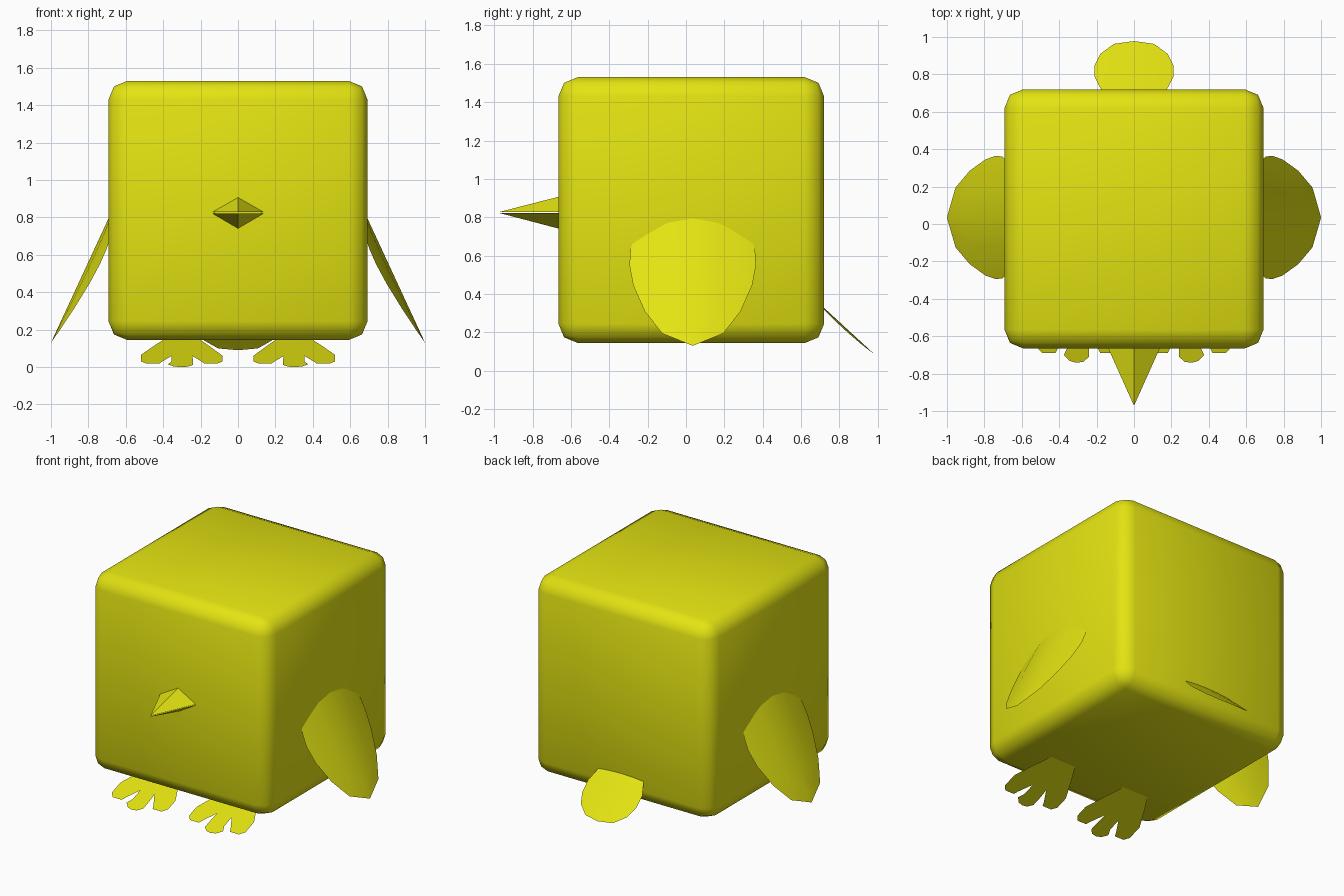
import bpy, bmesh

if "Cube" in bpy.data.objects:
    bpy.data.objects.remove(bpy.data.objects["Cube"])

yellow = bpy.data.materials.new("yellow")
yellow.diffuse_color = (0.77, 0.77, 0.006, 1)
yellow.use_nodes = True
yellow.node_tree.nodes["Principled BSDF"].inputs["Base Color"].default_value = yellow.diffuse_color


def make(name, verts, faces, smooth=True):
    mesh = bpy.data.meshes.new(name)
    mesh.from_pydata(verts, [], faces)
    bm = bmesh.new()
    bm.from_mesh(mesh)
    bmesh.ops.remove_doubles(bm, verts=bm.verts, dist=0.0005)
    bmesh.ops.recalc_face_normals(bm, faces=bm.faces)
    bm.to_mesh(mesh)
    bm.free()
    for p in mesh.polygons:
        p.use_smooth = smooth
    mesh.materials.append(yellow)
    ob = bpy.data.objects.new(name, mesh)
    bpy.context.collection.objects.link(ob)
    return ob


def face_along(ob, axis, sign):
    """Turn an open sheet so its normals point along one axis."""
    if sum(p.normal[axis] * p.area for p in ob.data.polygons) * sign < 0:
        ob.data.flip_normals()


def sheet(name, rows, place):
    """Cupped thin sheet: rows of (position, half width), five points across."""
    steps = (-1, -0.5, 0, 0.5, 1)
    verts = [place(t, w * s) for t, w in rows for s in steps]
    faces = [(r * 5 + c, r * 5 + c + 1, r * 5 + c + 6, r * 5 + c + 5)
             for r in range(len(rows) - 1) for c in range(4)]
    return make(name, verts, faces)


# Body: rounded cube
bpy.ops.mesh.primitive_cube_add(size=1, location=(0, 0.0275, 0.8375))
body = bpy.context.object
body.name = "body"
body.scale = (1.385, 1.385, 1.385)
bpy.ops.object.transform_apply(location=False, rotation=False, scale=True)
body.data.materials.append(yellow)
bevel = body.modifiers.new("rounding", "BEVEL")
bevel.width = 0.1
bevel.segments = 2
for p in body.data.polygons:
    p.use_smooth = True

# Beak: two halves with a thin slit between
for name, base, peak in (("upper_beak", 0.828, 0.908), ("lower_beak", 0.822, 0.74)):
    make(name,
         [(0, -0.972, base), (-0.14, -0.66, base), (0.14, -0.66, base), (0, -0.66, peak)],
         [(0, 1, 2), (0, 1, 3), (0, 2, 3), (1, 2, 3)], smooth=False)

# Wings: cupped leaf shapes leaning out from the sides
wing_rows = [(0.13, 0), (0.195, 0.16), (0.31, 0.25), (0.445, 0.31), (0.55, 0.33),
             (0.63, 0.325), (0.71, 0.3), (0.8, 0.25), (0.88, 0.16), (0.92, 0)]
# Feet: three-toed plates, outline in x and height
foot_outline = [(0.20, 0.145), (0.40, 0.145), (0.455, 0.11), (0.519, 0.065), (0.519, 0.03),
                (0.49, 0.019), (0.42, 0.019), (0.405, 0.03), (0.355, 0.06), (0.355, 0.03),
                (0.375, 0.015), (0.345, 0.004), (0.31, 0), (0.27, 0.002), (0.24, 0.012),
                (0.24, 0.035), (0.245, 0.06), (0.195, 0.03), (0.18, 0.019), (0.11, 0.019),
                (0.082, 0.03), (0.082, 0.06), (0.15, 0.11)]

for side, s in (("right", 1), ("left", -1)):
    wing = sheet(side + "_wing", wing_rows,
                 lambda z, o: (s * (0.69 + (0.8 - z) * 0.463 - 0.62 * o * o), 0.035 + o, z))
    face_along(wing, 0, s)
    foot = make(side + "_foot",
                [(s * x, -0.742 + z * 2.75, z) for x, z in foot_outline],
                [tuple(range(len(foot_outline)))], smooth=False)
    face_along(foot, 2, 1)

# Tail: rounded sheet sloping down behind
tail_rows = [(0.64, 0.13), (0.72, 0.176), (0.785, 0.21), (0.85, 0.21),
             (0.91, 0.18), (0.963, 0.107), (0.978, 0)]
tail = sheet("tail", tail_rows,
             lambda y, o: (o, y, 0.335 - (y - 0.712) * 0.92 - 0.35 * o * o))
face_along(tail, 2, 1)
